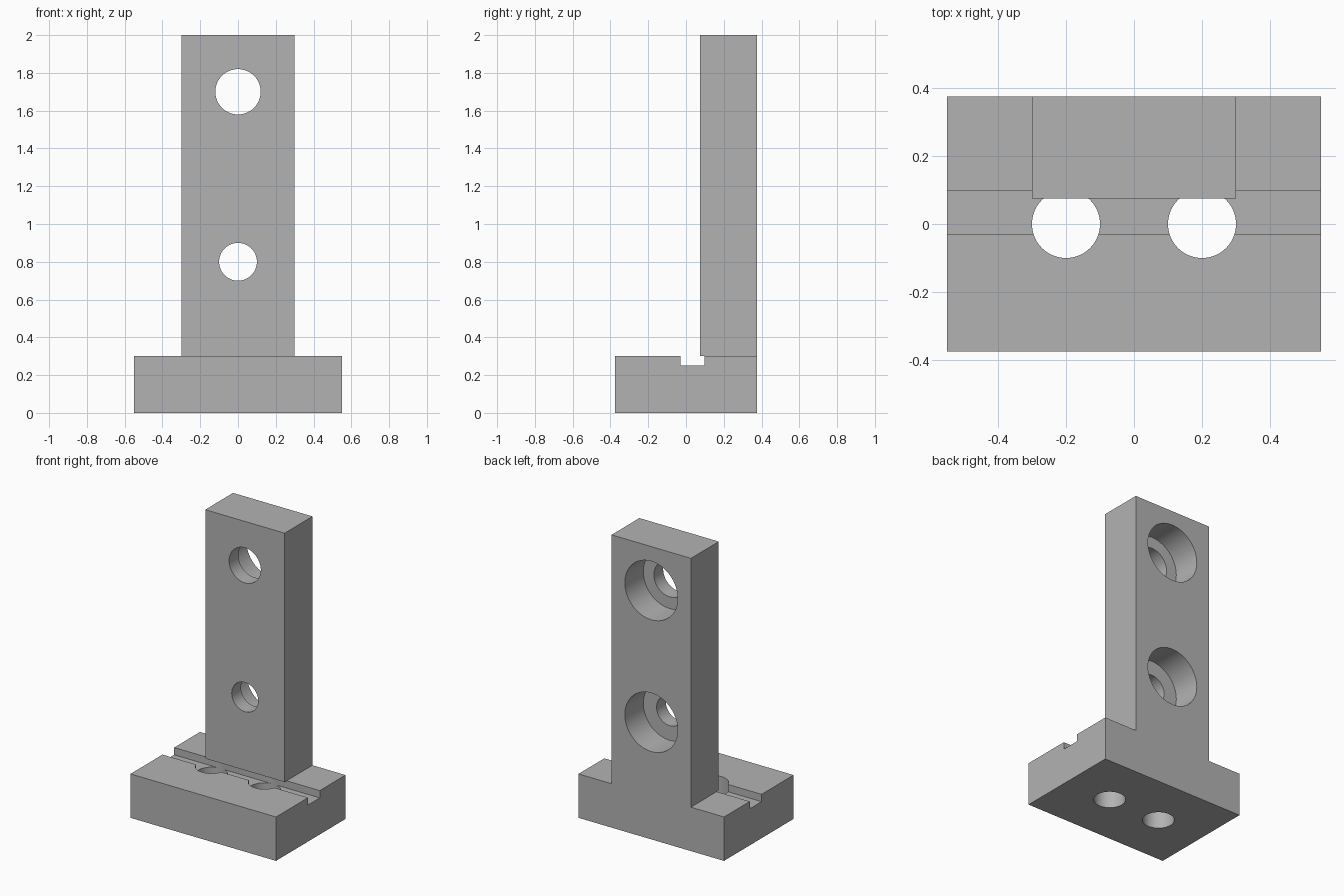
import bpy
import bmesh
import math

cube = bpy.data.objects.get("Cube")
if cube:
    bpy.data.objects.remove(cube, do_unlink=True)

# Single plain grey colour
GREY = (0.45, 0.45, 0.45, 1.0)
grey = bpy.data.materials.new("grey metal")
grey.use_nodes = True
grey.diffuse_color = GREY
grey.node_tree.nodes["Principled BSDF"].inputs["Base Color"].default_value = GREY


def finish(name, bm):
    bmesh.ops.recalc_face_normals(bm, faces=bm.faces)
    mesh = bpy.data.meshes.new(name)
    bm.to_mesh(mesh)
    bm.free()
    mesh.materials.append(grey)
    obj = bpy.data.objects.new(name, mesh)
    bpy.context.collection.objects.link(obj)
    return obj


def extrude_side_profile(name, points, half_width):
    """Sweep a (y, z) outline across x."""
    bm = bmesh.new()
    face = bm.faces.new([bm.verts.new((-half_width, y, z)) for y, z in points])
    swept = bmesh.ops.extrude_face_region(bm, geom=[face])["geom"]
    verts = [v for v in swept if isinstance(v, bmesh.types.BMVert)]
    bmesh.ops.translate(bm, verts=verts, vec=(2 * half_width, 0, 0))
    return finish(name, bm)


def cylinder(name, radius, depth, location, along_y=False):
    bm = bmesh.new()
    bmesh.ops.create_cone(bm, cap_ends=True, segments=64,
                          radius1=radius, radius2=radius, depth=depth)
    obj = finish(name, bm)
    obj.location = location
    if along_y:
        obj.rotation_euler.x = math.pi / 2
    obj.hide_render = True
    return obj


def combine(target, other, operation):
    """Apply a boolean and discard the helper."""
    bpy.context.view_layer.update()
    mod = target.modifiers.new(operation.lower(), "BOOLEAN")
    mod.operation = operation
    mod.solver = "EXACT"
    mod.object = other
    bpy.ops.object.select_all(action="DESELECT")
    target.select_set(True)
    bpy.context.view_layer.objects.active = target
    bpy.ops.object.modifier_apply(modifier=mod.name)
    bpy.data.objects.remove(other, do_unlink=True)


FRONT, BACK, COLUMN_FRONT = -0.375, 0.375, 0.075
BASE_TOP, GROOVE_FLOOR = 0.3, 0.25
GROOVE_FRONT, GROOVE_BACK = -0.03, 0.097

# Base block with a groove running across its top
bracket = extrude_side_profile("mounting_bracket", [
    (FRONT, 0), (BACK, 0), (BACK, BASE_TOP),
    (GROOVE_BACK, BASE_TOP), (GROOVE_BACK, GROOVE_FLOOR),
    (GROOVE_FRONT, GROOVE_FLOOR), (GROOVE_FRONT, BASE_TOP),
    (FRONT, BASE_TOP)], 0.55)

# Vertical holes through the base
for x in (-0.2, 0.2):
    combine(bracket, cylinder("base_hole", 0.1, 1, (x, 0, 0)), "DIFFERENCE")

# Upright column, slightly overhanging the groove
column = extrude_side_profile("column", [
    (COLUMN_FRONT, BASE_TOP), (BACK, BASE_TOP), (BACK, 2), (COLUMN_FRONT, 2)], 0.3)

# Through holes, counterbored from the back
for z, radius in ((0.8, 0.1), (1.7, 0.12)):
    combine(column, cylinder("bolt_hole", radius, 1, (0, 0.2, z), True), "DIFFERENCE")
    combine(column, cylinder("counterbore", 0.2, 0.4, (0, BACK, z), True), "DIFFERENCE")

combine(bracket, column, "UNION")

bpy.ops.object.select_all(action="DESELECT")
bracket.select_set(True)
bpy.context.view_layer.objects.active = bracket
bpy.ops.object.shade_smooth_by_angle(angle=math.radians(30))
